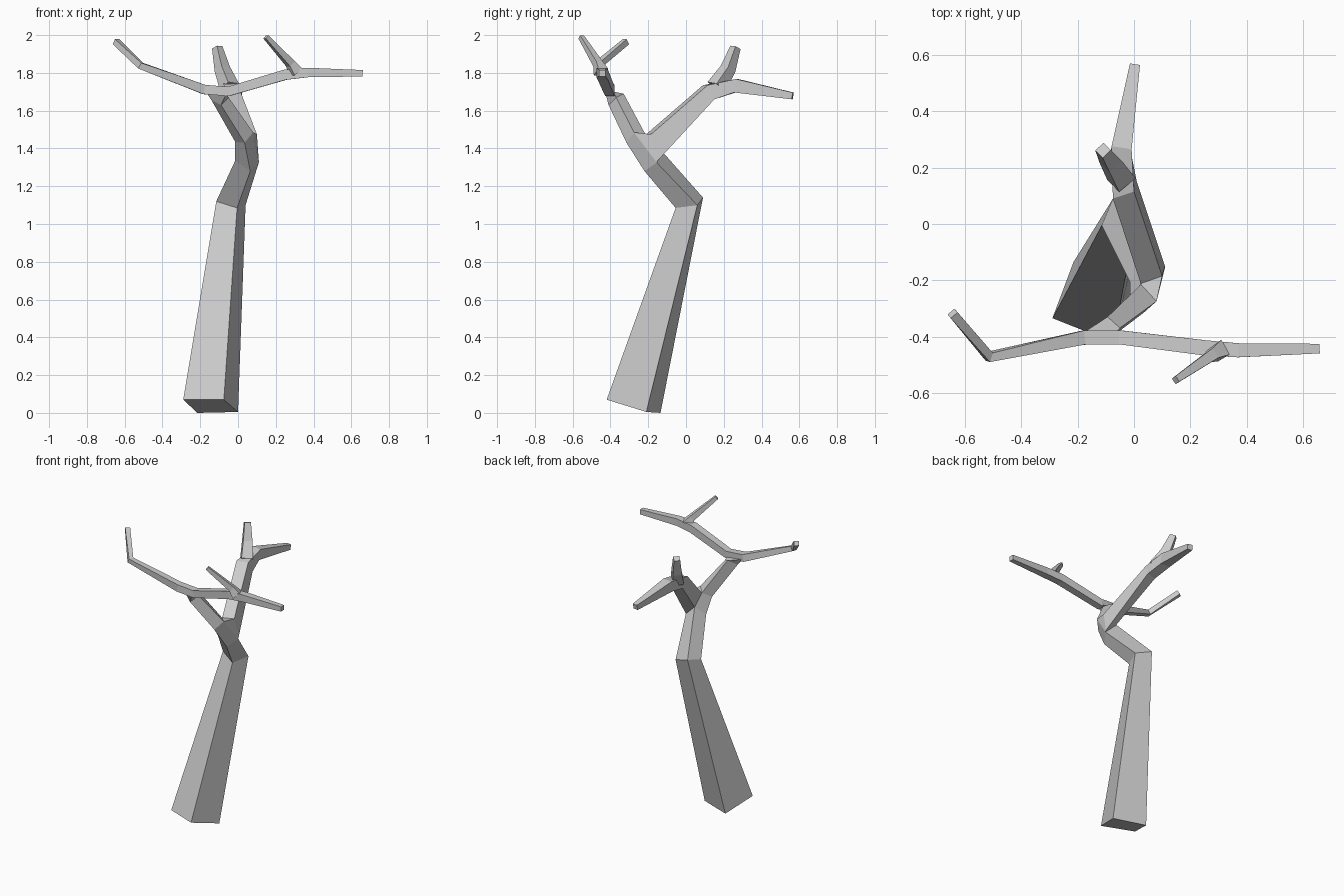
import bpy, bmesh
from mathutils import Vector


def loft(name, rings):
    """Closed four-sided tube through a list of four-corner rings."""
    bm = bmesh.new()
    loops = [[bm.verts.new(p) for p in ring] for ring in rings]
    for a, b in zip(loops, loops[1:]):
        for i in range(4):
            j = (i + 1) % 4
            bm.faces.new((a[i], a[j], b[j], b[i]))
    bm.faces.new(loops[0][::-1])
    bm.faces.new(loops[-1])
    bmesh.ops.recalc_face_normals(bm, faces=bm.faces)
    mesh = bpy.data.meshes.new(name)
    bm.to_mesh(mesh)
    bm.free()
    bpy.context.collection.objects.link(bpy.data.objects.new(name, mesh))


def square_rings(path, hint):
    """Square cross-sections along (x, y, z, half width) points."""
    pts = [Vector(p[:3]) for p in path]
    rings = []
    for i, p in enumerate(pts):
        t = Vector()
        if i > 0:
            t += (p - pts[i - 1]).normalized()
        if i < len(pts) - 1:
            t += (pts[i + 1] - p).normalized()
        side = t.cross(Vector(hint)).normalized()
        up = side.cross(t).normalized()
        h = path[i][3]
        rings.append([p + side * h * a + up * h * b
                      for a, b in ((-1, 1), (1, 1), (1, -1), (-1, -1))])
    return rings


# Trunk: leaning base, crook, then stem up to the front fork
low = [(0.11, -0.155, 1.325), (0.03, -0.14, 1.40)]
high = [(0.08, -0.275, 1.485), (0.025, -0.215, 1.475)]
loft("trunk", [
    [(-0.29, -0.335, 0.07), (-0.075, -0.42, 0.07), (0, -0.21, 0.005), (-0.215, -0.135, 0)],
    [(-0.115, -0.005, 1.12), (-0.005, -0.055, 1.085), (0.04, 0.06, 1.10), (-0.075, 0.09, 1.14)],
    [(-0.015, -0.205, 1.335), (0.065, -0.22, 1.28)] + low,
    [(-0.015, -0.27, 1.435), (0.035, -0.315, 1.43)] + high,
    [(-0.14, -0.38, 1.655), (-0.09, -0.41, 1.63), (-0.05, -0.37, 1.67), (-0.094, -0.33, 1.69)],
    [(-0.17, -0.426, 1.70), (-0.06, -0.426, 1.69), (-0.06, -0.38, 1.69), (-0.17, -0.38, 1.70)],
])

# Back bough growing out of the crook, tapering into its long shoot
shoot = square_rings([(-0.045, 0.265, 1.732, 0.036), (0.003, 0.565, 1.678, 0.018)], (0, 0, 1))
loft("back_bough", [
    [high[1], high[0], low[0], low[1]],
    [(0.024, -0.212, 1.474), (0.10, -0.185, 1.475), (0.11, -0.15, 1.335), (0.03, -0.135, 1.405)],
    [(-0.075, 0.09, 1.735), (0, 0.115, 1.735), (0.01, 0.15, 1.66), (-0.065, 0.13, 1.66)],
] + shoot)

# Remaining limbs and twigs
limbs = {
    "front_limb": ([(-0.645, -0.318, 1.965, 0.016), (-0.515, -0.472, 1.838, 0.017),
                    (-0.18, -0.404, 1.712, 0.025), (-0.05, -0.403, 1.702, 0.025),
                    (0.25, -0.44, 1.79, 0.027), (0.37, -0.449, 1.802, 0.025),
                    (0.66, -0.443, 1.798, 0.017)], (0, 0, 1)),
    "front_twig": ([(0.305, -0.45, 1.805, 0.03), (0.278, -0.466, 1.848, 0.02),
                    (0.148, -0.555, 1.99, 0.012)], (0, 0, 1)),
    "back_twig": ([(-0.045, 0.16, 1.725, 0.038), (-0.083, 0.222, 1.82, 0.03),
                   (-0.11, 0.262, 1.935, 0.02)], (1, 1, 0)),
}
for name, (path, hint) in limbs.items():
    loft(name, square_rings(path, hint))
